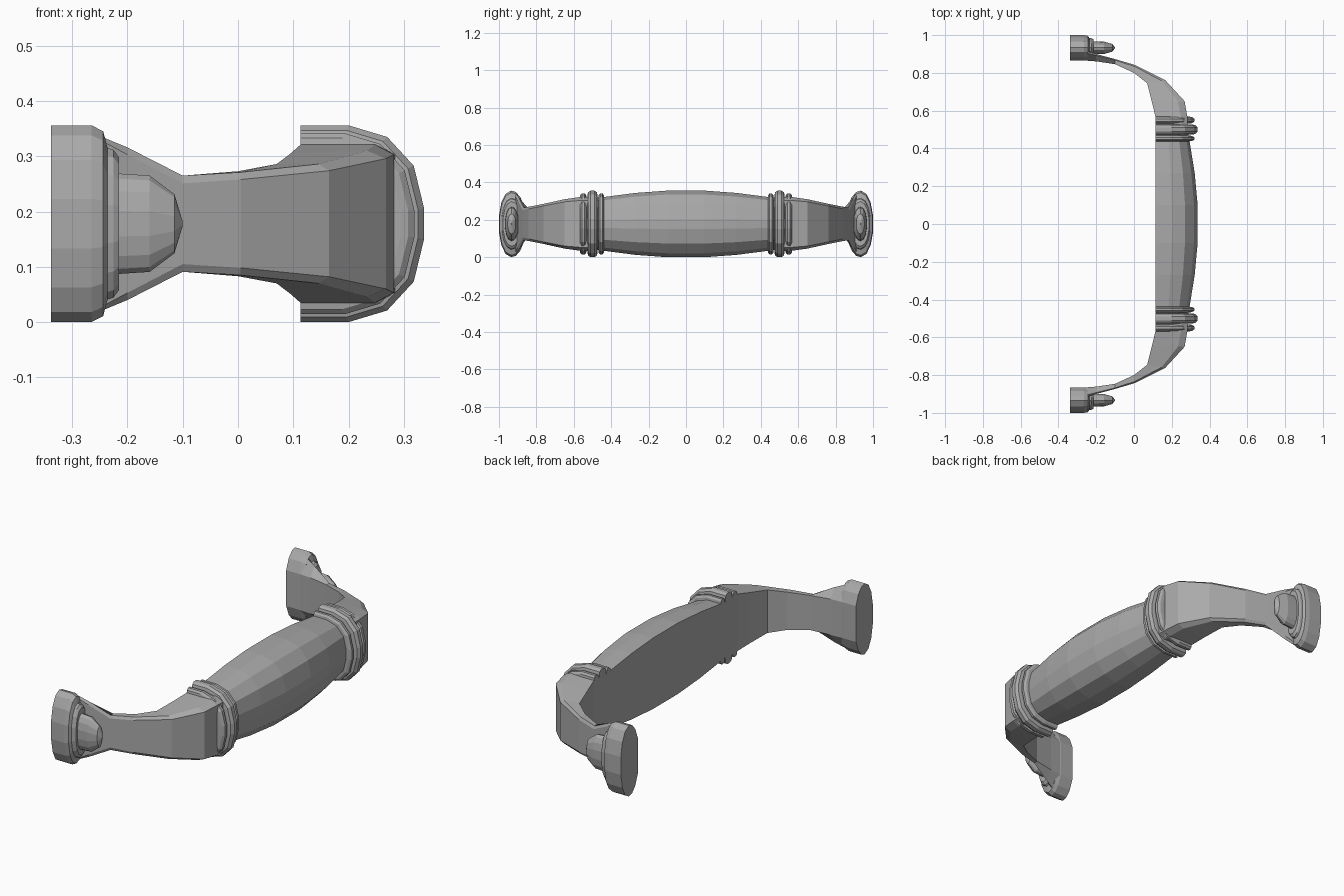
import bpy, bmesh

if "Cube" in bpy.data.objects:
    bpy.data.objects.remove(bpy.data.objects["Cube"], do_unlink=True)

MID_Z = 0.178   # height of the handle's centre line
BACK_X = 0.113  # flat back plane of the grip

metal = bpy.data.materials.new("grey metal")
metal.use_nodes = True
grey = (0.4, 0.4, 0.4, 1)
metal.diffuse_color = grey
metal.node_tree.nodes["Principled BSDF"].inputs["Base Color"].default_value = grey


def loft(name, sections):
    """Skin a row of equal-length closed sections and cap both ends."""
    bm = bmesh.new()
    rows = [[bm.verts.new((x, y, z + MID_Z)) for x, y, z in s] for s in sections]
    n = len(rows[0])
    for a, b in zip(rows, rows[1:]):
        for i in range(n):
            j = (i + 1) % n
            bm.faces.new((a[i], a[j], b[j], b[i]))
    bm.faces.new(rows[0])
    bm.faces.new(rows[-1])
    bmesh.ops.recalc_face_normals(bm, faces=bm.faces)
    mesh = bpy.data.meshes.new(name)
    bm.to_mesh(mesh)
    bm.free()
    mesh.materials.append(metal)
    obj = bpy.data.objects.new(name, mesh)
    bpy.context.collection.objects.link(obj)
    return obj


def symmetric(half):
    """Complete a half outline of (a, height) by mirroring it in height."""
    return half + [(a, -h) for a, h in reversed(half)]


# D-shaped outline shared by the grip and the rings: depth from back, height
D_SHAPE = symmetric([(0, .178), (.087, .178), (.157, .157), (.205, .105), (.224, .027)])


def d_section(y, s):
    return [(BACK_X + d * s, y, h * s) for d, h in D_SHAPE]


# Grip, barrel-shaped along y
half_grip = [(.1, 1), (.27, .93), (.45, .8), (.5, .77)]
grip = [(-y, s) for y, s in reversed(half_grip)] + half_grip
loft("grip", [d_section(y, s) for y, s in grip])

# Arm stations: inner x, y, outer x, y, then inner, middle, outer half heights
ARM = [
    (.113, .5, .285, .5, .145, .145, .125),
    (.113, .57, .282, .57, .143, .143, .125),
    (.095, .645, .268, .65, .127, .132, .118),
    (.07, .745, .165, .762, .108, .108, .096),
    (0, .8, .005, .842, .095, .093, .08),
    (-.1, .846, -.1, .873, .087, .087, .073),
    (-.2, .861, -.2, .9, .09, .138, .125),
    (-.265, .866, -.265, .92, .09, .165, .16),
]

# Foot outline: y, half height; flat on the inner side
FOOT = symmetric([(.865, .09), (.885, .142), (.91, .171), (.935, .178),
                  (.965, .16), (.987, .115), (1, .045)])
FOOT_Y = .933
# Foot and button along x: position, outline scale
FOOT_STEPS = [(-.338, 1), (-.265, 1), (-.244, .94), (-.236, .77), (-.225, .75),
              (-.215, .67), (-.215, .51), (-.16, .49), (-.115, .3), (-.1, .02)]

for side, sign in (("left", 1), ("right", -1)):
    end = "front" if sign < 0 else "back"

    # Three raised rings at each end of the grip
    for label, y, w, s in (("inner", .453, .015, .92), ("middle", .5, .026, 1),
                           ("outer", .55, .018, .92)):
        steps = [(-1, s - .11), (-.9, s - .05), (-.4, s), (.4, s), (.9, s - .05), (1, s - .11)]
        loft(f"{end}_{label}_ring", [d_section(sign * (y + w * t), k) for t, k in steps])

    # Curved arm with chamfered outer edges
    sections = []
    for ix, iy, ox, oy, hi, hm, ho in ARM:
        mx, my = ix + (ox - ix) * .8, iy + (oy - iy) * .8
        pts = [(ix, iy, hi), (mx, my, hm), (ox, oy, ho)]
        pts += [(x, y, -h) for x, y, h in reversed(pts)]
        sections.append([(x, sign * y, h) for x, y, h in pts])
    loft(f"{end}_arm", sections)

    # Oval foot with its stepped button
    loft(f"{end}_foot", [[(x, sign * (FOOT_Y + (y - FOOT_Y) * s), h * s) for y, h in FOOT]
                         for x, s in FOOT_STEPS])
